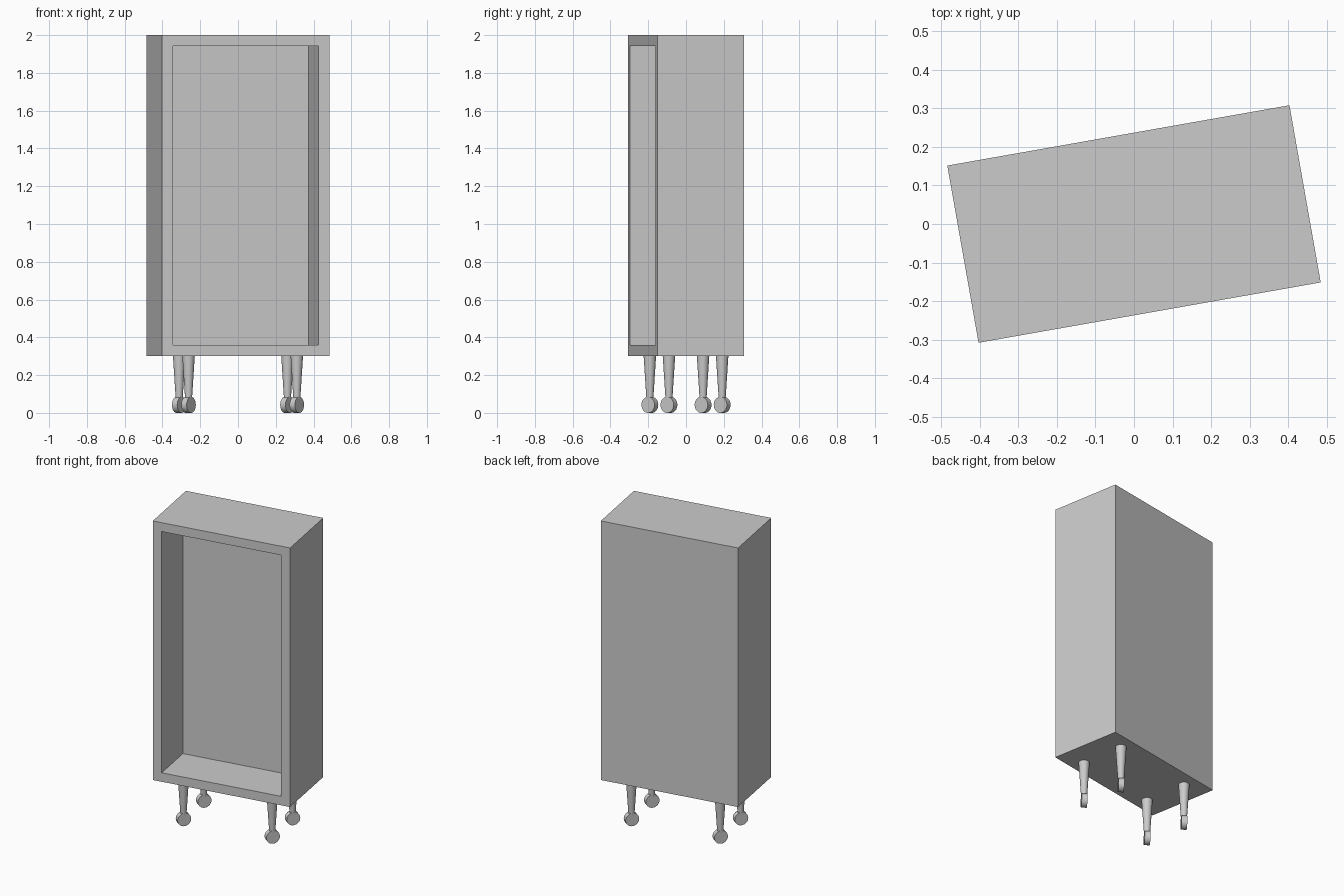
import bpy, bmesh
from math import radians
from mathutils import Matrix, Vector

if "Cube" in bpy.data.objects:
    bpy.data.objects.remove(bpy.data.objects["Cube"])

TURN = Matrix.Rotation(radians(10), 4, 'Z')   # whole cabinet is turned 10 degrees


def make_object(name, bm, smooth=False):
    bmesh.ops.recalc_face_normals(bm, faces=bm.faces)
    bm.transform(TURN)
    mesh = bpy.data.meshes.new(name)
    bm.to_mesh(mesh)
    bm.free()
    obj = bpy.data.objects.new(name, mesh)
    bpy.context.collection.objects.link(obj)
    if smooth:
        bpy.ops.object.select_all(action='DESELECT')
        obj.select_set(True)
        bpy.context.view_layer.objects.active = obj
        bpy.ops.object.shade_smooth_by_angle(angle=radians(30))
    return obj


# Cabinet body: box with an inset, pushed-in front opening
W, D, BOTTOM, TOP = 0.90, 0.466, 0.302, 2.0
bm = bmesh.new()
bmesh.ops.create_cube(bm, size=1, matrix=Matrix.Translation((0, 0, (BOTTOM + TOP) / 2))
                      @ Matrix.Diagonal((W, D, TOP - BOTTOM, 1)))
bm.normal_update()
front = min(bm.faces, key=lambda f: f.normal.y)
bmesh.ops.inset_region(bm, faces=[front], thickness=0.083)
pushed = bmesh.ops.extrude_discrete_faces(bm, faces=[front])['faces'][0]
bmesh.ops.translate(bm, verts=pushed.verts, vec=Vector((0, 0.298, 0)))
make_object("cabinet_body", bm)

# Four tapered legs, each standing on a disc wheel
WHEEL_R, LEG_BASE = 0.0425, 0.07
leg_h = BOTTOM - LEG_BASE
for side, x in (("left", -0.291), ("right", 0.291)):
    for end, y in (("front", -0.143), ("back", 0.143)):
        bm = bmesh.new()
        bmesh.ops.create_cone(bm, cap_ends=True, segments=32, radius1=0.018, radius2=0.033,
                              depth=leg_h, matrix=Matrix.Translation((x, y, LEG_BASE + leg_h / 2)))
        make_object(f"{end}_{side}_leg", bm, True)

        bm = bmesh.new()
        place = (Matrix.Translation((x, y, WHEEL_R)) @ Matrix.Rotation(radians(-45), 4, 'Z')
                 @ Matrix.Rotation(radians(90), 4, 'Y'))
        bmesh.ops.create_cone(bm, cap_ends=True, segments=32, radius1=WHEEL_R, radius2=WHEEL_R,
                              depth=0.034, matrix=place)
        make_object(f"{end}_{side}_wheel", bm, True)
